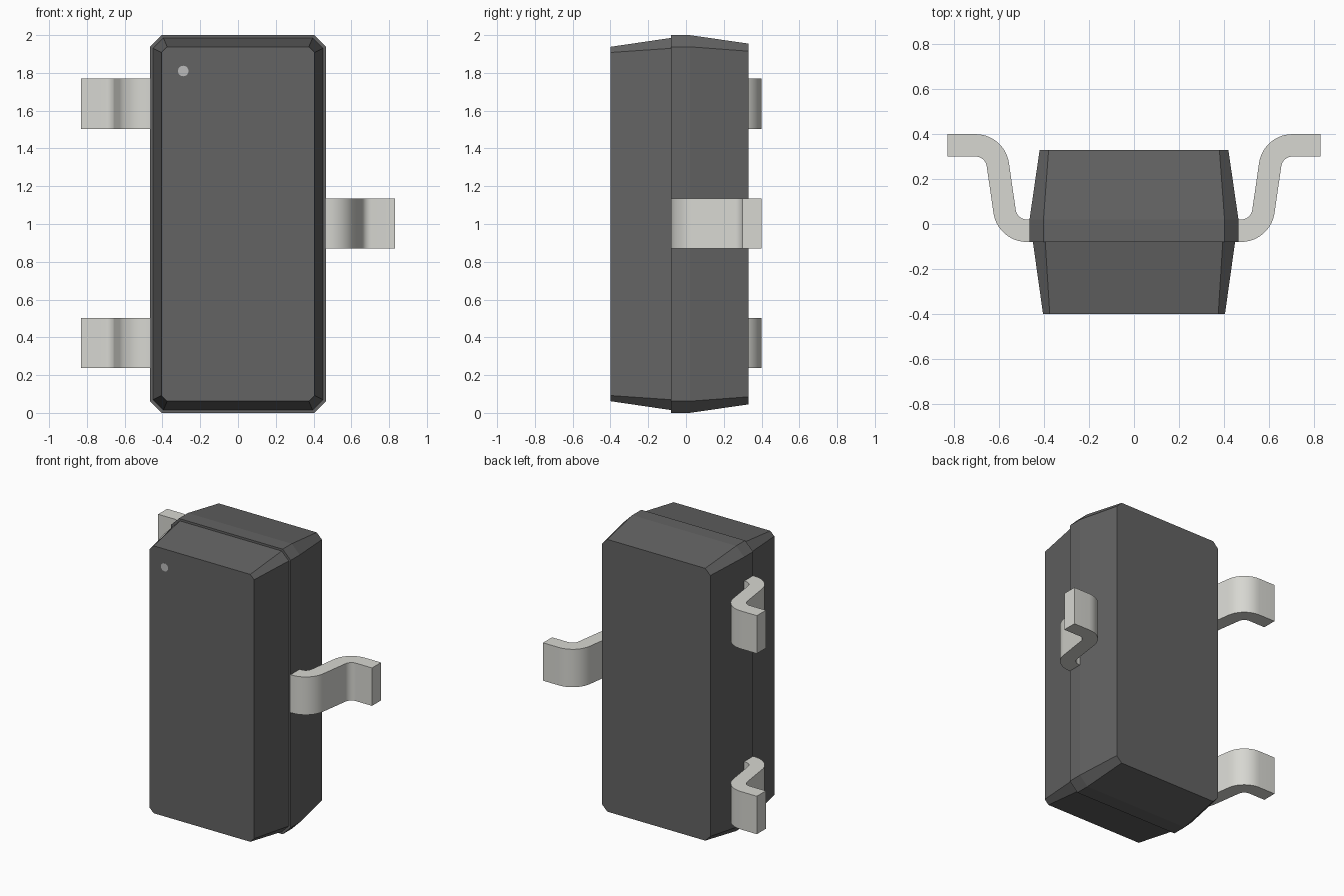
import bpy, bmesh, math
from mathutils import Matrix

if "Cube" in bpy.data.objects:
    bpy.data.objects.remove(bpy.data.objects["Cube"])


def material(name, rgb):
    m = bpy.data.materials.new(name)
    m.diffuse_color = (*rgb, 1)
    m.use_nodes = True
    m.node_tree.nodes["Principled BSDF"].inputs["Base Color"].default_value = m.diffuse_color
    return m


def finish(bm, name, mat):
    bmesh.ops.recalc_face_normals(bm, faces=bm.faces)
    me = bpy.data.meshes.new(name)
    bm.to_mesh(me)
    bm.free()
    me.materials.append(mat)
    ob = bpy.data.objects.new(name, me)
    bpy.context.collection.objects.link(ob)
    return ob


def loft(rings, name, mat):
    """Skin a stack of closed point rings and cap both ends."""
    bm = bmesh.new()
    vr = [[bm.verts.new(p) for p in r] for r in rings]
    for a, b in zip(vr, vr[1:]):
        n = len(a)
        for i in range(n):
            j = (i + 1) % n
            bm.faces.new((a[i], a[j], b[j], b[i]))
    bm.faces.new(vr[0])
    bm.faces.new(vr[-1])
    return finish(bm, name, mat)


def octagon(y, hx, hz, c):
    """Rectangle with cut corners, centred at z = 1."""
    pts = [(hx, hz - c), (hx - c, hz), (c - hx, hz), (-hx, hz - c),
           (-hx, c - hz), (c - hx, -hz), (hx - c, -hz), (hx, c - hz)]
    return [(x, y, 1 + z) for x, z in pts]


def arc(cx, cy, r, a0, a1, n=10):
    return [(cx + r * math.cos(math.radians(a0 + (a1 - a0) * i / n)),
             cy + r * math.sin(math.radians(a0 + (a1 - a0) * i / n)))
            for i in range(n + 1)]


plastic = material("dark_plastic", (0.125, 0.125, 0.125))
metal = material("lead_metal", (0.68, 0.68, 0.64))
paint = material("marker_grey", (0.5, 0.5, 0.5))

# Moulded body: tapered front half, small step, band, tapered back half
loft([octagon(-0.40, 0.405, 0.938, 0.03),
      octagon(-0.08, 0.45, 0.985, 0.055),
      octagon(-0.08, 0.465, 1.0, 0.062),
      octagon(0.02, 0.465, 1.0, 0.062),
      octagon(0.33, 0.42, 0.955, 0.04)], "body", plastic)

# Gull-wing lead profile in x-y: outer side out, inner side back
low, high = (0.477, 0.07), (0.705, 0.25)
profile = ([(0.46, -0.08)] + arc(*low, 0.15, -90, -8) + arc(*high, 0.05, 172, 90)
           + [(0.83, 0.30), (0.83, 0.40)]
           + arc(*high, 0.15, 90, 172) + arc(*low, 0.05, -8, -90) + [(0.46, 0.02)])

# Three leads: one on the right, two on the left
for name, side, zc in (("lead_right", 1, 1.003), ("lead_left_upper", -1, 1.637),
                       ("lead_left_lower", -1, 0.37)):
    ob = loft([[(side * x, y, zc + dz) for x, y in profile]
               for dz in (-0.133, 0.133)], name, metal)
    bpy.ops.object.select_all(action='DESELECT')
    ob.select_set(True)
    bpy.context.view_layer.objects.active = ob
    bpy.ops.object.shade_smooth_by_angle(angle=math.radians(30))

# Pin marker, practically flush with the front face
bm = bmesh.new()
bmesh.ops.create_cone(bm, cap_ends=True, segments=24, radius1=0.028, radius2=0.028, depth=0.01,
                      matrix=Matrix.Translation((-0.29, -0.396, 1.81)) @ Matrix.Rotation(math.pi / 2, 4, 'X'))
finish(bm, "pin_marker", paint)
